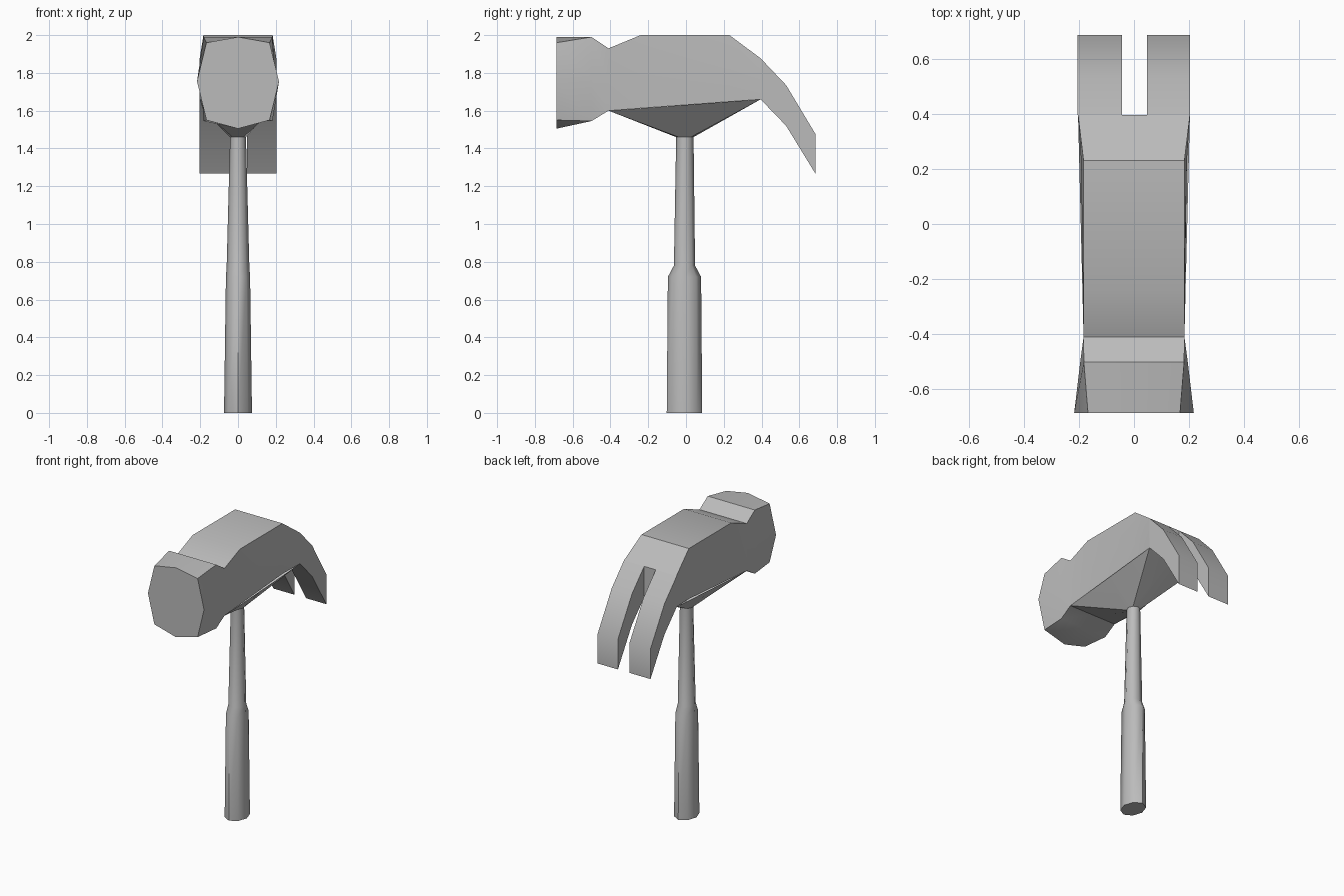
import bpy
import bmesh
import math

old = bpy.data.objects.get("Cube")
if old:
    bpy.data.objects.remove(old, do_unlink=True)

steel = bpy.data.materials.new("plain grey")
steel.use_nodes = True
GREY = (0.5, 0.5, 0.5, 1)
steel.diffuse_color = GREY
steel.node_tree.nodes["Principled BSDF"].inputs["Base Color"].default_value = GREY


def loft(name, rings, angle, cap_start=True, cap_end=True):
    """Skin a list of equal-length point rings."""
    bm = bmesh.new()
    loops = [[bm.verts.new(p) for p in ring] for ring in rings]
    n = len(loops[0])
    for a, b in zip(loops, loops[1:]):
        for i in range(n):
            j = (i + 1) % n
            bm.faces.new((a[i], a[j], b[j], b[i]))
    if cap_start:
        bm.faces.new(loops[0])
    if cap_end:
        bm.faces.new(loops[-1])
    bmesh.ops.recalc_face_normals(bm, faces=bm.faces)
    mesh = bpy.data.meshes.new(name)
    bm.to_mesh(mesh)
    bm.free()
    mesh.materials.append(steel)
    obj = bpy.data.objects.new(name, mesh)
    bpy.context.collection.objects.link(obj)
    bpy.ops.object.select_all(action='DESELECT')
    obj.select_set(True)
    bpy.context.view_layer.objects.active = obj
    bpy.ops.object.shade_smooth_by_angle(angle=math.radians(angle))
    return obj


def head_ring(y, corner, side, top, top_mid, low, low_mid):
    mid = (top + low) / 2
    return [(0, y, top_mid), (corner, y, top), (side, y, mid), (corner, y, low),
            (0, y, low_mid), (-corner, y, low), (-side, y, mid), (-corner, y, top)]


# Head: striking face, collar, neck and body
loft("hammer_head", [
    head_ring(-0.685, 0.167, 0.217, 1.96, 1.99, 1.55, 1.505),
    head_ring(-0.5, 0.182, 0.195, 1.99, 1.99, 1.545, 1.545),
    head_ring(-0.41, 0.183, 0.183, 1.93, 1.93, 1.60, 1.60),
    head_ring(-0.24, 0.183, 0.185, 2.0, 2.0, 1.613, 1.613),
    head_ring(0.23, 0.183, 0.192, 2.0, 2.0, 1.648, 1.648),
    head_ring(0.395, 0.203, 0.203, 1.877, 1.877, 1.66, 1.66),
], 35)

# Two curved claw prongs
claw_path = [(0.395, 1.877, 1.66), (0.53, 1.735, 1.52), (0.685, 1.477, 1.267)]
for name, x0, x1 in (("left_claw", 0.047, 0.203), ("right_claw", -0.205, -0.043)):
    loft(name, [[(x0, y, t), (x1, y, t), (x1, y, b), (x0, y, b)]
                for y, t, b in claw_path], 35, cap_start=False)


def handle_ring(z, rx, ry, cy):
    c = 0.7
    shape = [(1, 0), (c, c), (0, 1), (-c, c), (-1, 0), (-c, -c), (0, -1), (c, -c)]
    return [(rx * u, cy + ry * v, z) for u, v in shape]


# Handle: wide grip stepping in to a slim shaft
neck = handle_ring(1.46, 0.042, 0.046, -0.006)
loft("handle", [
    handle_ring(0, 0.074, 0.094, -0.008),
    handle_ring(0.72, 0.064, 0.088, -0.008),
    handle_ring(0.78, 0.06, 0.056, -0.008),
    neck,
], 50, cap_end=False)

# Tapered socket joining the handle to the underside of the head
f, b = (0.183, -0.41, 1.60), (0.203, 0.395, 1.66)
m = [(p + q) / 2 for p, q in zip(f, b)]
socket_rim = [tuple(m), b, (0, b[1], b[2]), (-b[0], b[1], b[2]),
              (-m[0], m[1], m[2]), (-f[0], f[1], f[2]), (0, f[1], f[2]), f]
loft("socket", [neck, socket_rim], 30, cap_start=False, cap_end=False)
